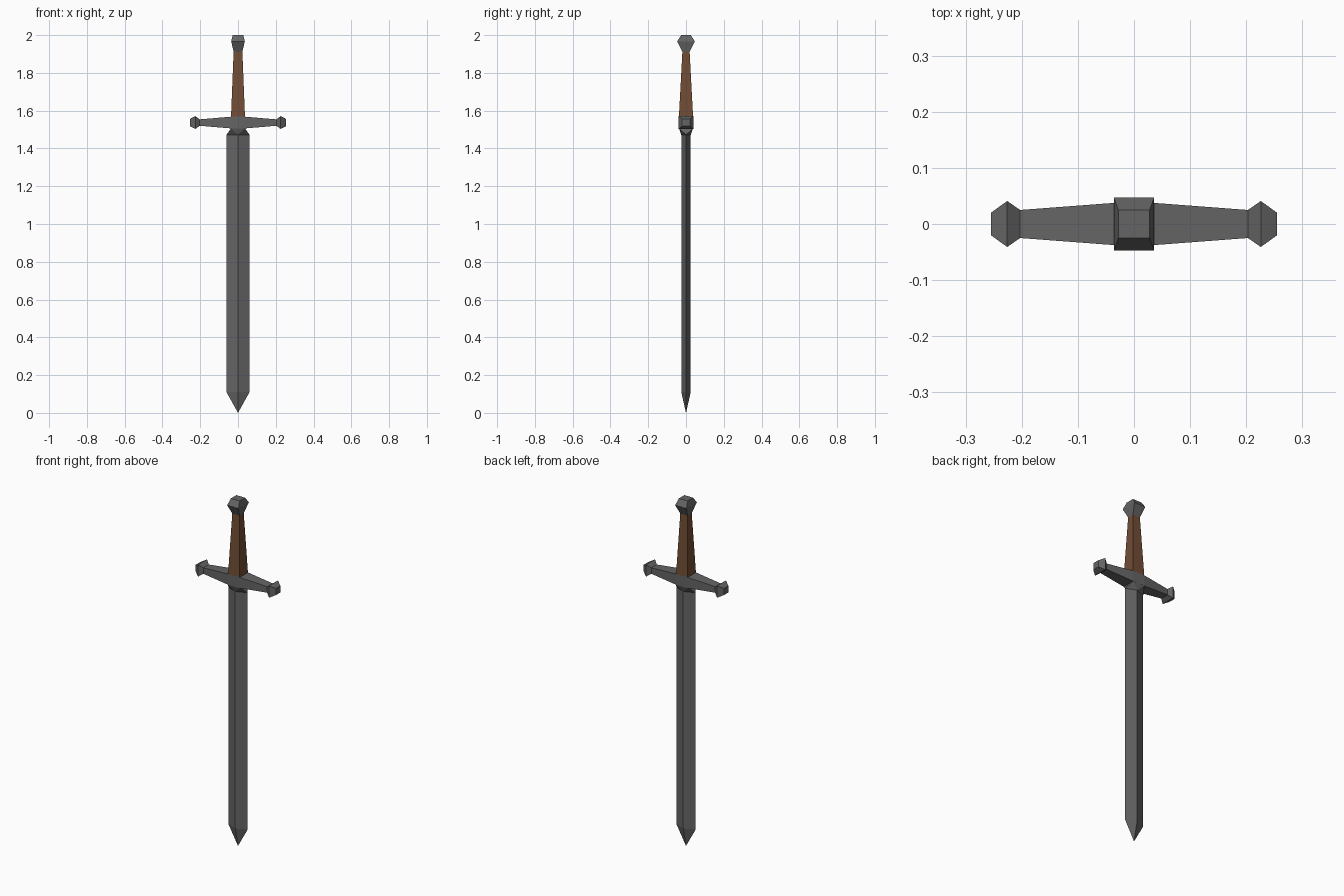
import bpy, bmesh
from mathutils import Vector

if "Cube" in bpy.data.objects:
    bpy.data.objects.remove(bpy.data.objects["Cube"])


def material(name, rgb):
    m = bpy.data.materials.new(name)
    m.diffuse_color = (*rgb, 1)
    m.use_nodes = True
    m.node_tree.nodes["Principled BSDF"].inputs["Base Color"].default_value = m.diffuse_color
    return m


steel = material("dark steel", (0.13, 0.13, 0.13))
leather = material("brown leather", (0.165, 0.073, 0.035))


def finish(bm, name, mat):
    bmesh.ops.recalc_face_normals(bm, faces=bm.faces)
    mesh = bpy.data.meshes.new(name)
    bm.to_mesh(mesh)
    bm.free()
    mesh.materials.append(mat)
    ob = bpy.data.objects.new(name, mesh)
    bpy.context.collection.objects.link(ob)
    return ob


def rect(x, y, z):
    return [Vector((sx * x, sy * y, z)) for sx, sy in ((-1, -1), (1, -1), (1, 1), (-1, 1))]


def diamond(x, y, z):
    return [Vector(p) for p in ((-x, 0, z), (0, -y, z), (x, 0, z), (0, y, z))]


def loft(name, rings, mat, tip=None):
    """Skin four-sided rings; close the start with a cap or a tip point."""
    bm = bmesh.new()
    loops = [[bm.verts.new(p) for p in r] for r in rings]
    for a, b in zip(loops, loops[1:]):
        for i in range(4):
            j = (i + 1) % 4
            bm.faces.new((a[i], a[j], b[j], b[i]))
    bm.faces.new(loops[-1])
    if tip is None:
        bm.faces.new(loops[0])
    else:
        t = bm.verts.new(tip)
        for i in range(4):
            bm.faces.new((t, loops[0][i], loops[0][(i + 1) % 4]))
    return finish(bm, name, mat)


# Diamond-section blade with a pointed tip
loft("blade", [diamond(0.061, 0.025, 0.11), diamond(0.061, 0.025, 1.472)], steel, tip=(0, 0, 0))

# Collar joining the diamond blade to the square guard
bm = bmesh.new()
for p in diamond(0.061, 0.025, 1.472) + rect(0.037, 0.0375, 1.507):
    bm.verts.new(p)
bmesh.ops.convex_hull(bm, input=bm.verts)
finish(bm, "blade_collar", steel)

# Crossguard with flared ends: (x, half y, half z), mirrored
half = [(0.037, 0.0375, 0.031), (0.203, 0.025, 0.017), (0.226, 0.041, 0.034), (0.255, 0.02, 0.019)]
profile = [(-x, y, z) for x, y, z in reversed(half)] + half
loft("crossguard",
     [[Vector((x, v.x, 1.537 + v.y)) for v in rect(y, z, 0)] for x, y, z in profile], steel)

# Tapered grip
loft("grip", [rect(0.037, 0.0375, 1.567), rect(0.023, 0.019, 1.915)], leather)

# Faceted pommel
loft("pommel", [rect(0.023, 0.019, 1.912), rect(0.036, 0.047, 1.967), rect(0.028, 0.025, 2.0)], steel)
